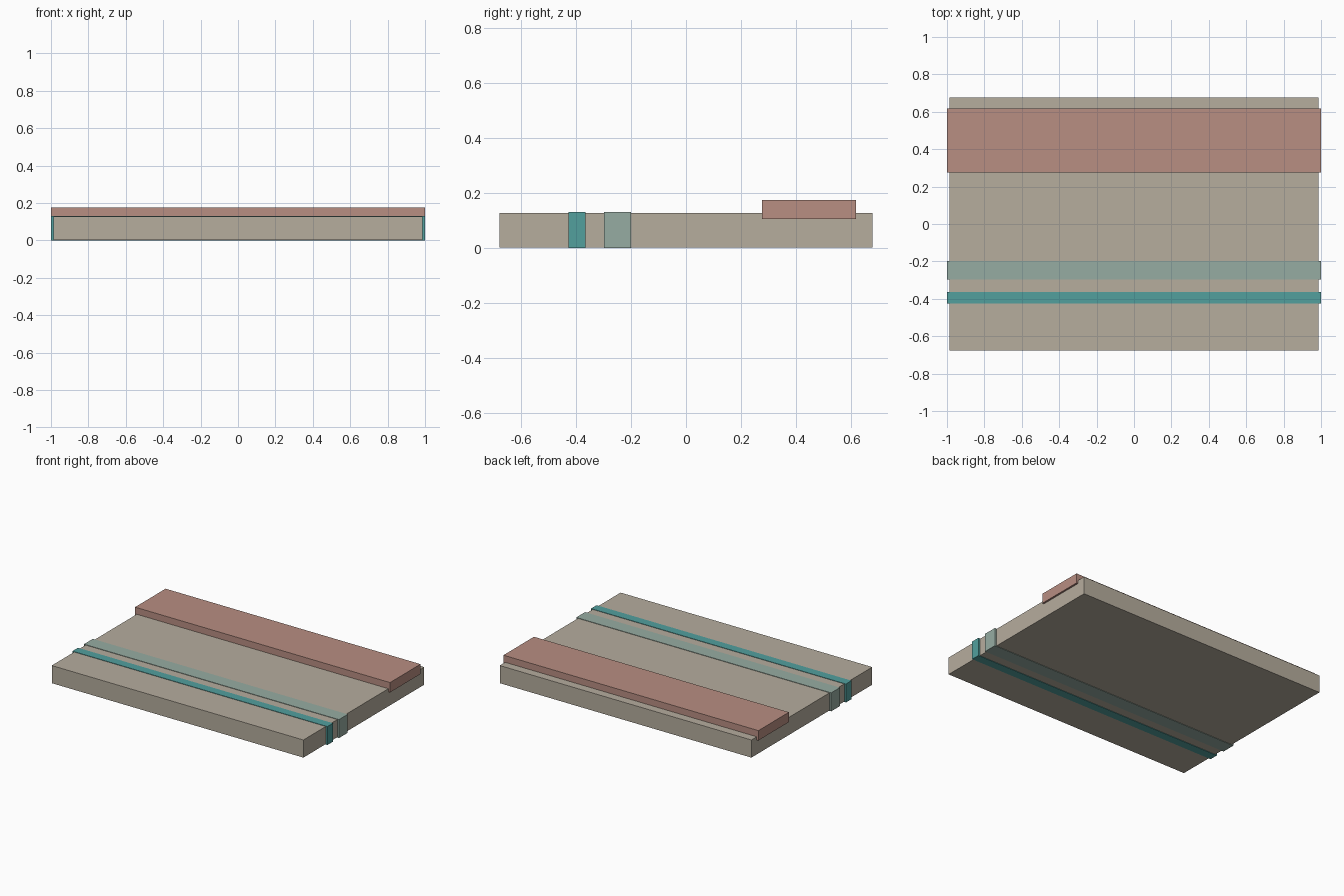
import bpy

if "Cube" in bpy.data.objects:
    bpy.data.objects.remove(bpy.data.objects["Cube"])


def linear(c):
    c /= 255
    return c / 12.92 if c <= 0.04045 else ((c + 0.055) / 1.055) ** 2.4


def material(name, rgb):
    m = bpy.data.materials.new(name)
    m.diffuse_color = (*[linear(c) for c in rgb], 1)
    m.use_nodes = True
    m.node_tree.nodes["Principled BSDF"].inputs["Base Color"].default_value = m.diffuse_color
    return m


def box(name, half_x, y0, y1, z0, z1, mat):
    """Sharp-edged box centred on x, given by its y and z limits."""
    bpy.ops.mesh.primitive_cube_add(size=1, location=(0, (y0 + y1) / 2, (z0 + z1) / 2))
    ob = bpy.context.object
    ob.name = name
    ob.scale = (2 * half_x, y1 - y0, z1 - z0)
    bpy.ops.object.transform_apply(location=False, rotation=False, scale=True)
    ob.data.materials.append(mat)
    return ob


beige = material("warm beige", (182, 173, 158))
rose = material("dusty rose", (184, 142, 130))
teal = material("teal", (82, 160, 158))
sage = material("pale sage", (150, 172, 162))

# Main flat slab
box("slab", 0.987, -0.677, 0.677, 0.003, 0.128, beige)

# Two thin bands wrapped around the slab
box("narrow_band", 1.0, -0.426, -0.364, 0.0, 0.131, teal)
box("wide_band", 1.0, -0.297, -0.199, 0.0, 0.131, sage)

# Raised fold lying across the back, sunk into the slab
box("back_fold", 1.0, 0.275, 0.617, 0.105, 0.175, rose)
